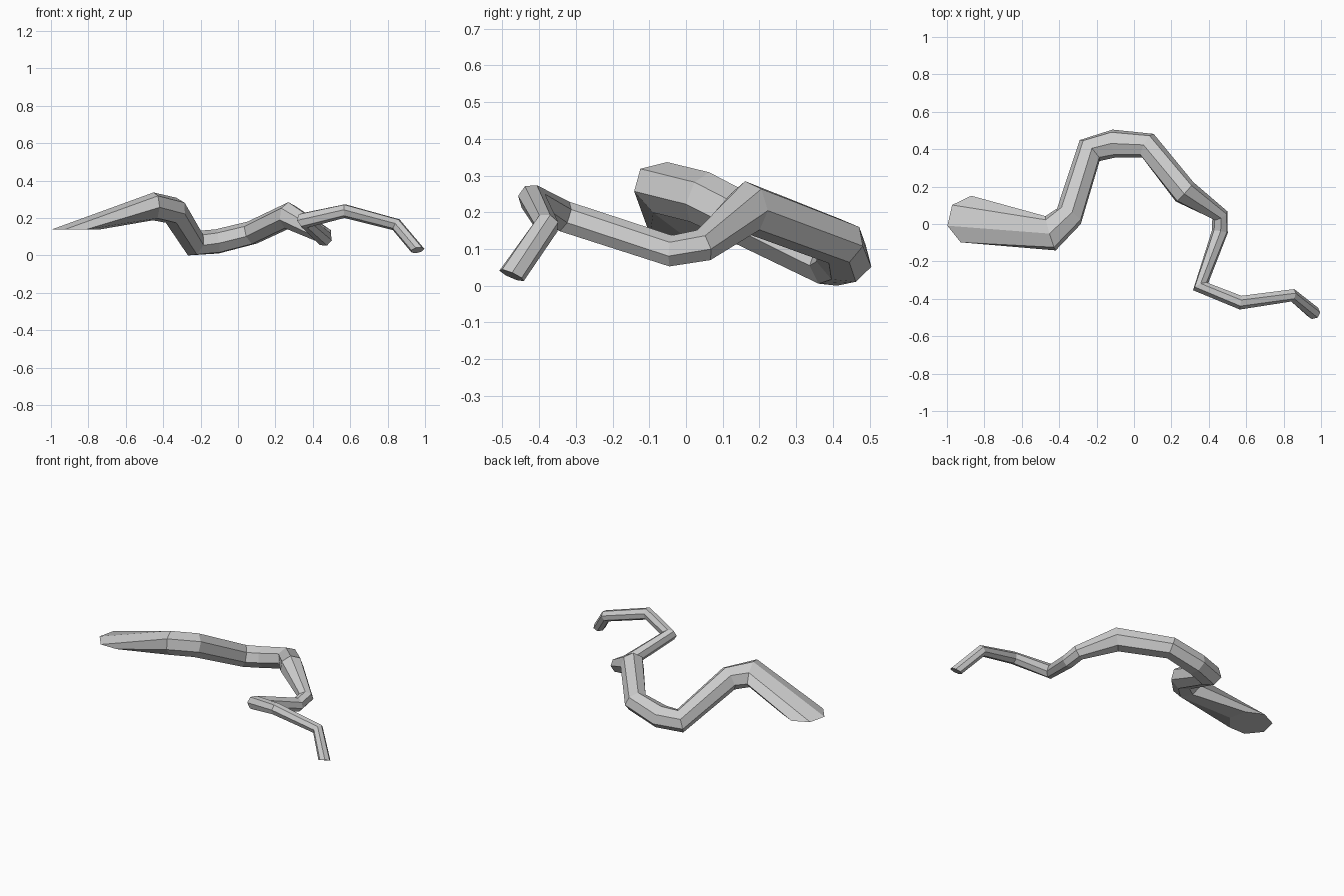
import bpy, bmesh, math
from mathutils import Vector

if "Cube" in bpy.data.objects:
    bpy.data.objects.remove(bpy.data.objects["Cube"])

SIDES = 7
# path of the branch: x, y, z, radius, flattening
PATH = [
    (-0.87, 0.02, 0.145, 0.131, 1.0),
    (-0.447, -0.05, 0.268, 0.10, 0.74),
    (-0.345, 0.045, 0.245, 0.078, 0.95),
    (-0.235, 0.395, 0.07, 0.08, 0.85),
    (-0.11, 0.43, 0.08, 0.078, 0.85),
    (0.07, 0.42, 0.125, 0.072, 0.9),
    (0.27, 0.17, 0.22, 0.072, 1.0),
    (0.46, 0.045, 0.115, 0.046, 1.0),
    (0.46, -0.04, 0.10, 0.044, 1.0),
    (0.355, -0.335, 0.195, 0.044, 1.0),
    (0.57, -0.42, 0.245, 0.038, 1.0),
    (0.845, -0.38, 0.172, 0.035, 1.0),
    (0.96, -0.475, 0.035, 0.037, 1.0),
]
pts = [Vector(p[:3]) for p in PATH]

# ring directions: bisectors along the path, slanted saw cuts at both ends
dirs = [Vector((0, 0, 1))]
for a, b, c in zip(pts, pts[1:], pts[2:]):
    dirs.append(((b - a).normalized() + (c - b).normalized()).normalized())
dirs.append(Vector((0.2, -0.4, -0.9)).normalized())

# rings carried along the path without twisting
bm = bmesh.new()
rings = []
side = Vector((0, 1, 0))
for i, (p, d) in enumerate(zip(pts, dirs)):
    if i:
        side = dirs[i - 1].rotation_difference(d) @ side
    up = d.cross(side)
    r, flat = PATH[i][3:]
    ring = []
    for k in range(SIDES):
        t = 2 * math.pi * k / SIDES
        ring.append(bm.verts.new(p + side * (r * math.cos(t)) + up * (r * flat * math.sin(t))))
    rings.append(ring)

# bark faces and end caps
for a, b in zip(rings, rings[1:]):
    for k in range(SIDES):
        n = (k + 1) % SIDES
        bm.faces.new((a[k], a[n], b[n], b[k]))
bm.faces.new(rings[0][::-1])
bm.faces.new(rings[-1])
bmesh.ops.recalc_face_normals(bm, faces=bm.faces)

# rest on the ground
low = min(v.co.z for v in bm.verts)
bmesh.ops.translate(bm, verts=bm.verts, vec=(0, 0, -low))

mesh = bpy.data.meshes.new("branch")
bm.to_mesh(mesh)
bm.free()
bpy.context.collection.objects.link(bpy.data.objects.new("branch", mesh))
